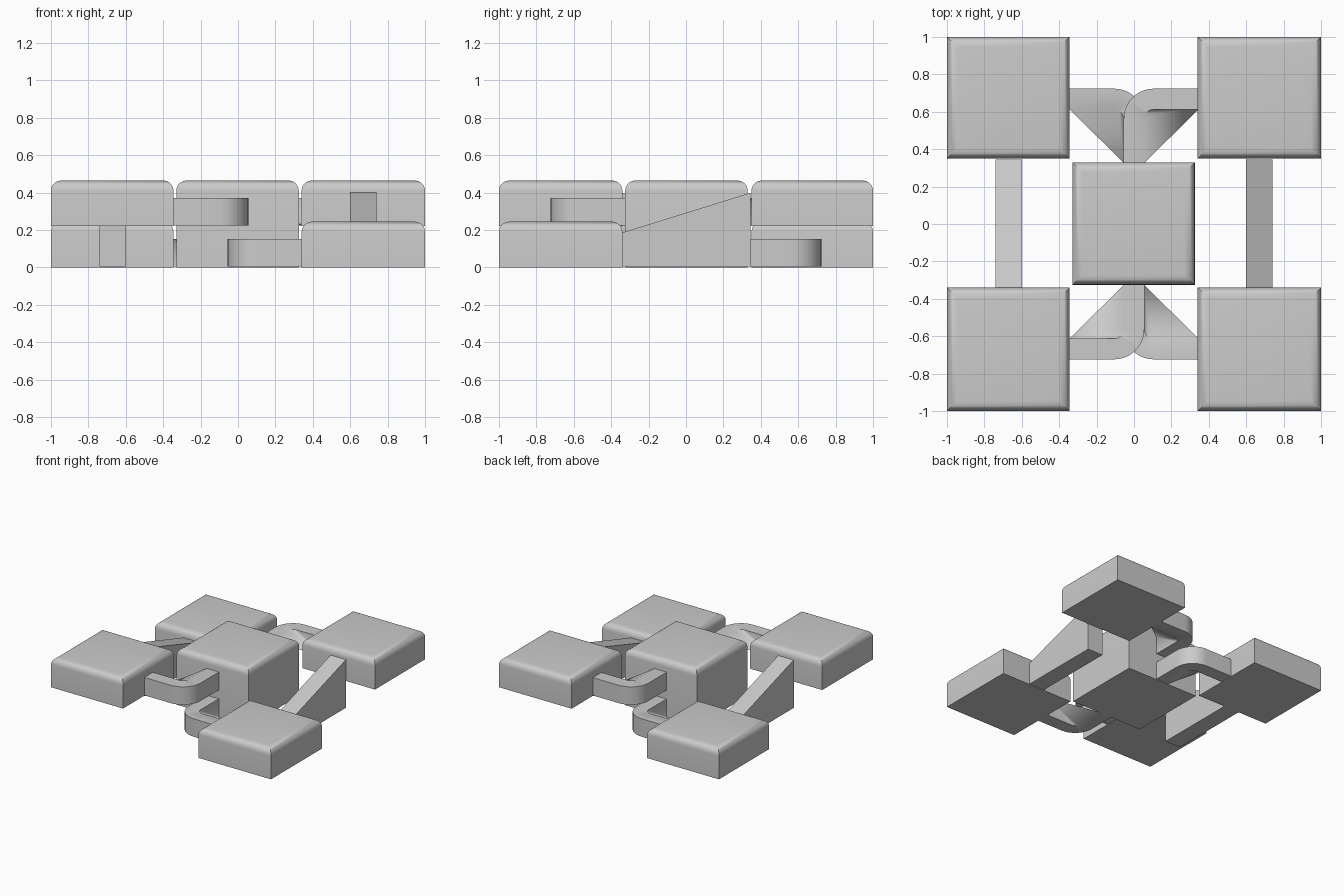
import bpy, bmesh, math
from mathutils import Vector

if "Cube" in bpy.data.objects:
    bpy.data.objects.remove(bpy.data.objects["Cube"])


def finish(name, bm, smooth=True):
    bmesh.ops.recalc_face_normals(bm, faces=bm.faces)
    me = bpy.data.meshes.new(name)
    bm.to_mesh(me)
    bm.free()
    ob = bpy.data.objects.new(name, me)
    bpy.context.collection.objects.link(ob)
    if smooth:
        bpy.ops.object.select_all(action='DESELECT')
        ob.select_set(True)
        bpy.context.view_layer.objects.active = ob
        bpy.ops.object.shade_smooth_by_angle(angle=math.radians(35))
    return ob


def box(name, x0, x1, y0, y1, z0, z1, radius=0.055):
    """Block with only its top rim rounded."""
    bm = bmesh.new()
    bmesh.ops.create_cube(bm, size=1)
    for v in bm.verts:
        v.co = Vector((x1 if v.co.x > 0 else x0,
                       y1 if v.co.y > 0 else y0,
                       z1 if v.co.z > 0 else z0))
    rim = [e for e in bm.edges if all(v.co.z > z1 - 1e-5 for v in e.verts)]
    bmesh.ops.bevel(bm, geom=rim, offset=radius, segments=6, profile=0.5,
                    affect='EDGES')
    return finish(name, bm)


def strut(name, x0, x1, turn):
    """Wedge that climbs from a low block to a high block."""
    profile = [(-0.345, 0.005), (0.345, 0.005), (0.345, 0.40), (-0.345, 0.185)]
    bm = bmesh.new()
    rows = [[bm.verts.new((x, turn * y, z)) for y, z in profile] for x in (x0, x1)]
    bm.faces.new(rows[0])
    bm.faces.new(rows[1])
    for i in range(4):
        j = (i + 1) % 4
        bm.faces.new((rows[0][i], rows[0][j], rows[1][j], rows[1][i]))
    return finish(name, bm, False)


def elbow(name, sx, sy, z0, z1, flip):
    """Rounded L arm; its inner wall is a twisted web made of two fans."""
    n = 10

    def path(r, ends):
        cx, cy = 0.105, 0.56          # shared centre of both bends
        arc = [(cx - r * math.cos(a), cy + r * math.sin(a))
               for a in (math.pi / 2 * i / n for i in range(n + 1))]
        return [(arc[0][0], ends[0])] + arc + [(ends[1], arc[-1][1])]

    bm = bmesh.new()
    ends = (0.325, 0.345)

    def ring(r, z):
        return [bm.verts.new((sx * x, sy * y, z)) for x, y in path(r, ends)]

    out0, out1 = ring(0.16, z0), ring(0.16, z1)
    in0, in1 = ring(0.05, z0), ring(0.05, z1)
    for i in range(len(out0) - 1):
        bm.faces.new((out0[i], out0[i + 1], out1[i + 1], out1[i]))
        bm.faces.new((out1[i], out1[i + 1], in1[i + 1], in1[i]))
        bm.faces.new((out0[i], in0[i], in0[i + 1], out0[i + 1]))
    for i in (0, -1):
        bm.faces.new((out0[i], out1[i], in1[i], in0[i]))
    # web: low corner fans to the top curve, opposite high corner to the bottom
    a, b = (0, -1) if flip else (-1, 0)
    for i in range(len(in0) - 1):
        bm.faces.new((in0[a], in1[i], in1[i + 1]))
        bm.faces.new((in1[b], in0[i], in0[i + 1]))
    return finish(name, bm)


# five blocks: centre full height, corners alternate low and high
box("centre_block", -0.33, 0.325, -0.325, 0.33, 0, 0.465)
LOW, HIGH = (0, 0.245), (0.222, 0.465)
box("front_left_block", -1, -0.345, -1, -0.34, *HIGH)
box("front_right_block", 0.34, 1, -1, -0.34, *LOW)
box("back_left_block", -1, -0.345, 0.35, 1, *LOW)
box("back_right_block", 0.34, 1, 0.35, 1, *HIGH)

# sloping side struts
strut("right_strut", 0.60, 0.74, 1)
strut("left_strut", -0.74, -0.60, -1)

# elbow arms from the centre block to each corner block
for side, sx in (("left", -1), ("right", 1)):
    for end, sy in (("front", -1), ("back", 1)):
        high = sx == sy
        z0, z1 = (0.225, 0.372) if high else (0.005, 0.152)
        elbow(f"{end}_{side}_arm", sx, sy * 1.005, z0, z1, not high)
